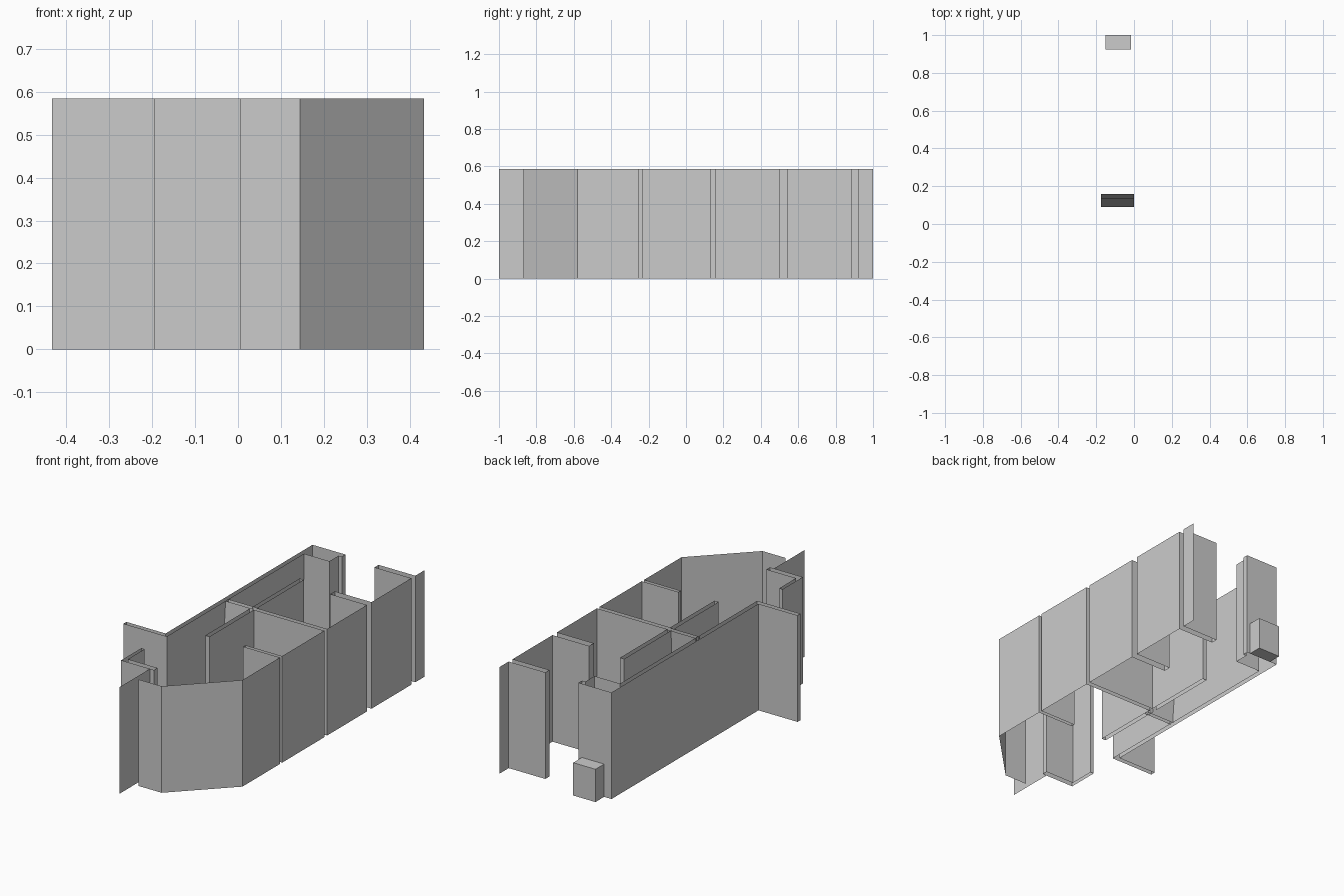
import bpy

if "Cube" in bpy.data.objects:
    bpy.data.objects.remove(bpy.data.objects["Cube"])

H = 0.585


def make_mesh(name, verts, faces):
    mesh = bpy.data.meshes.new(name)
    mesh.from_pydata(verts, [], faces)
    obj = bpy.data.objects.new(name, mesh)
    bpy.context.collection.objects.link(obj)
    return obj


def panels(name, segments):
    """Upright sheets, one per plan segment (x0, y0, x1, y1); outside is right of travel."""
    verts, faces = [], []
    for x0, y0, x1, y1 in segments:
        n = len(verts)
        verts += [(x0, y0, 0), (x1, y1, 0), (x1, y1, H), (x0, y0, H)]
        faces.append((n, n + 1, n + 2, n + 3))
    return make_mesh(name, verts, faces)


def wall(name, x0, x1, y0, y1, sides="SENW"):
    """Hollow wall, open at top and bottom, with only the listed sides."""
    table = {"S": (x0, y0, x1, y0), "E": (x1, y0, x1, y1),
             "N": (x1, y1, x0, y1), "W": (x0, y1, x0, y0)}
    return panels(name, [table[s] for s in sides])


# Right outer wall, split where the cross walls meet it
R = 0.433
panels("right_outer_wall", [(R, a, R, b) for a, b in
       [(-0.58, -0.255), (-0.235, 0.13), (0.155, 0.5), (0.54, 0.885), (0.92, 1.0)]])

# Front wall with its angled corner
panels("front_corner_wall", [(0.005, -0.87, 0.145, -0.87), (0.145, -0.87, R, -0.58)])

# Short cross walls on the right side
for i, (a, b) in enumerate([(-0.255, -0.235), (0.5, 0.54), (0.885, 0.92)]):
    wall(f"right_cross_wall_{i + 1}", 0.21, R, a, b, "SNW")

# Central walls
wall("centre_cross_wall", 0.0, R, 0.13, 0.155, "SN")
wall("centre_long_wall_front", -0.02, 0.005, -0.255, 0.13, "SEW")
wall("centre_long_wall_back", -0.02, 0.005, 0.155, 0.565, "ENW")

# Slightly tilted part of the central cross wall
xa, xb = -0.175, 0.0
make_mesh("tilted_cross_wall",
          [(xa, 0.09, 0), (xb, 0.09, 0), (xb, 0.135, H), (xa, 0.135, H),
           (xb, 0.112, 0), (xa, 0.112, 0), (xa, 0.16, H), (xb, 0.16, H)],
          [(0, 1, 2, 3), (4, 5, 6, 7)])

# Left wall and its outward spur
panels("left_wall", [(-0.195, 0.925, -0.195, -0.35), (-0.17, -0.375, -0.17, 0.815)])
panels("left_spur_wall", [(-0.433, -0.375, -0.17, -0.375), (-0.195, -0.35, -0.433, -0.35),
                          (-0.433, -0.35, -0.433, -0.375)])

# Back wall and shaft partition
panels("back_wall", [(0.005, 0.925, -0.195, 0.925), (0.005, 0.895, 0.005, 0.925),
                     (-0.015, 0.895, 0.005, 0.895)])
panels("shaft_partition", [(-0.17, 0.815, -0.015, 0.815), (-0.015, 0.815, -0.015, 0.895)])

# Entrance screen and L-shaped wall at front left
panels("entrance_screen", [(-0.02, -1.0, -0.02, -0.735)])
panels("entrance_corner_wall", [
    (-0.195, -0.735, 0.005, -0.735), (0.005, -0.735, 0.005, -0.705),
    (0.005, -0.705, -0.175, -0.705), (-0.175, -0.705, -0.175, -0.56),
    (-0.175, -0.56, -0.195, -0.56), (-0.195, -0.56, -0.195, -0.735)])

# Low box outside the back wall
bpy.ops.mesh.primitive_cube_add(size=1, location=(-0.0825, 0.9625, 0.09))
box = bpy.context.object
box.name = "outdoor_box"
box.scale = (0.135, 0.075, 0.18)
